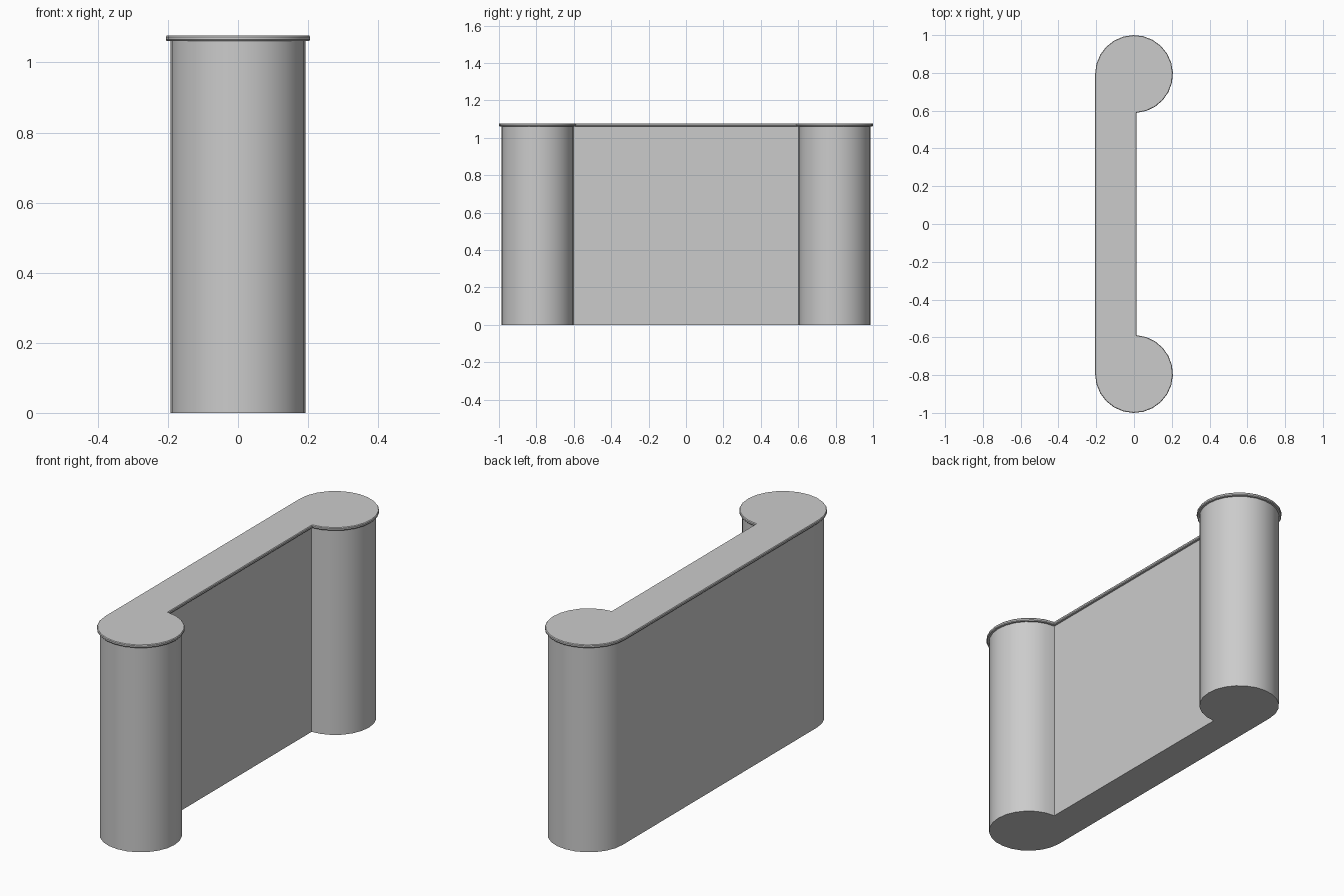
import bpy, bmesh, math

if "Cube" in bpy.data.objects:
    bpy.data.objects.remove(bpy.data.objects["Cube"])

R = 0.193      # radius of the end columns
CY = 0.794     # column centre distance from the middle
SEG = 18       # segments over each three-quarter arc


def outline(d):
    """Counter plan outline grown outwards by d."""
    r = R + d
    start = -math.acos(d / r)          # where the front wall meets the column
    arc = []
    for i in range(SEG + 1):
        a = start + (math.pi - start) * i / SEG
        arc.append((r * math.cos(a), CY + r * math.sin(a)))
    return arc + [(x, -y) for x, y in reversed(arc)]


def loft(name, levels):
    """Stack outlines given as (offset, height) and cap both ends."""
    bm = bmesh.new()
    rings = [[bm.verts.new((x, y, z)) for x, y in outline(d)] for d, z in levels]
    n = len(rings[0])
    for low, high in zip(rings, rings[1:]):
        for i in range(n):
            j = (i + 1) % n
            bm.faces.new((low[i], low[j], high[j], high[i]))
    bm.faces.new(rings[0][::-1])
    bm.faces.new(rings[-1])
    bmesh.ops.recalc_face_normals(bm, faces=bm.faces)
    mesh = bpy.data.meshes.new(name)
    bm.to_mesh(mesh)
    bm.free()
    ob = bpy.data.objects.new(name, mesh)
    bpy.context.collection.objects.link(ob)
    bpy.context.view_layer.objects.active = ob
    ob.select_set(True)
    bpy.ops.object.shade_smooth_by_angle(angle=math.radians(30))
    ob.select_set(False)
    return ob


# Wall with a round column at each end
loft("counter_body", [(0, 0), (0, 1.061)])

# Overhanging top with a softened edge
loft("counter_top", [(0.010, 1.061), (0.013, 1.065), (0.013, 1.073), (0.010, 1.077)])
